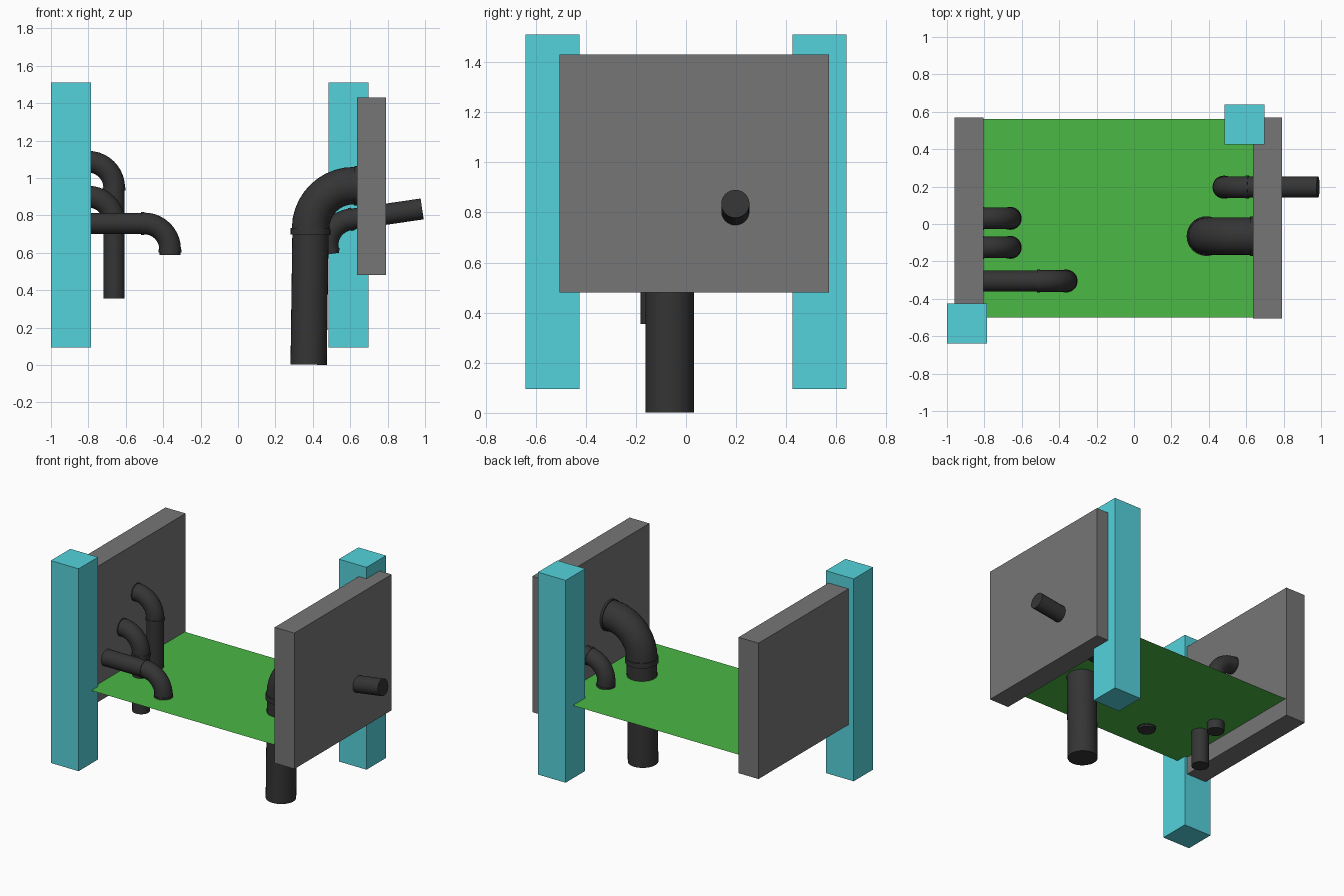
import bpy, bmesh, math
from mathutils import Matrix, Vector

if "Cube" in bpy.data.objects:
    bpy.data.objects.remove(bpy.data.objects["Cube"])


def material(name, rgb):
    m = bpy.data.materials.new(name)
    m.diffuse_color = (*rgb, 1)
    m.use_nodes = True
    m.node_tree.nodes["Principled BSDF"].inputs["Base Color"].default_value = m.diffuse_color
    return m


CYAN = material("cyan", (0.09, 0.65, 0.72))
GREEN = material("green", (0.07, 0.48, 0.06))
WALL = material("wall_grey", (0.18, 0.18, 0.18))
DARK = material("dark_pipe", (0.035, 0.035, 0.035))


def add_object(name, bm, mat):
    me = bpy.data.meshes.new(name)
    bm.to_mesh(me)
    bm.free()
    me.materials.append(mat)
    ob = bpy.data.objects.new(name, me)
    bpy.context.collection.objects.link(ob)
    return ob


def box(name, x, y, z, mat):
    bm = bmesh.new()
    size = [b - a for a, b in (x, y, z)]
    mid = [(a + b) / 2 for a, b in (x, y, z)]
    bmesh.ops.create_cube(bm, size=1, matrix=Matrix.Translation(mid) @ Matrix.Diagonal((*size, 1)))
    return add_object(name, bm, mat)


def pipe(name, corner, arm, leg, elbow, r, collar, tilt=0, mirror=False, sides=32, steps=10):
    """Horizontal arm, 90 degree elbow with a collar at each end, then a leg going down."""
    path = []  # (along arm, along leg, section angle, radius)

    def collar_rings(make, s, outward):
        a, b = (s, s - collar) if outward else (s - collar, s)
        first, last = (r * 0.97, r) if outward else (r, r * 0.97)
        path.extend([make(a, first), make(a, r * 1.06), make(b, r * 1.06), make(b, last)])

    on_arm = lambda d, rad: (d, 0, 0, rad)
    on_leg = lambda d, rad: (0, -d, math.pi / 2, rad)
    path.append(on_arm(arm, r * 0.97))
    collar_rings(on_arm, elbow, True)
    bend = elbow - collar
    for i in range(1, steps):
        t = math.pi / 2 * i / steps
        path.append((bend - bend * math.sin(t), -bend + bend * math.cos(t), t, r))
    collar_rings(on_leg, elbow, False)
    if leg > elbow:
        path.append(on_leg(leg, r * 0.97))

    bm = bmesh.new()
    rings = []
    for u, v, t, rad in path:
        normal = Vector((-math.sin(t), 0, math.cos(t)))
        ring = []
        for k in range(sides):
            a = 2 * math.pi * k / sides
            p = Vector((u, 0, v)) + rad * (math.cos(a) * normal + math.sin(a) * Vector((0, 1, 0)))
            ring.append(bm.verts.new(p))
        rings.append(ring)
    for a, b in zip(rings, rings[1:]):
        for k in range(sides):
            j = (k + 1) % sides
            bm.faces.new((a[k], a[j], b[j], b[k]))
    bm.faces.new(rings[0])
    bm.faces.new(rings[-1])
    turn = Matrix.Rotation(-math.radians(tilt), 4, 'Y')
    flip = Matrix.Diagonal((-1 if mirror else 1, 1, 1, 1))
    bmesh.ops.transform(bm, matrix=Matrix.Translation(corner) @ turn @ flip, verts=bm.verts)
    bmesh.ops.recalc_face_normals(bm, faces=bm.faces)
    ob = add_object(name, bm, DARK)
    bpy.ops.object.select_all(action='DESELECT')
    ob.select_set(True)
    bpy.context.view_layer.objects.active = ob
    bpy.ops.object.shade_smooth_by_angle(angle=math.radians(35))
    return ob


# Posts at two opposite corners
box("left_post", (-1.0, -0.785), (-0.64, -0.425), (0.095, 1.51), CYAN)
box("right_post", (0.483, 0.697), (0.425, 0.64), (0.095, 1.51), CYAN)

# Side walls
box("left_wall", (-0.96, -0.805), (-0.505, 0.57), (0.48, 1.43), WALL)
box("right_wall", (0.637, 0.79), (-0.505, 0.57), (0.48, 1.43), WALL)

# Liquid surface, a single sheet
bm = bmesh.new()
bm.faces.new([bm.verts.new((x, y, 0.605)) for x, y in
              ((-0.81, -0.5), (0.64, -0.5), (0.64, 0.562), (-0.81, 0.562))])
add_object("liquid_surface", bm, GREEN)

# Pipes
pipe("large_pipe", (0.391, -0.065, 0.962), 0.28, 0.96, 0.265, 0.1, 0.035, tilt=-0.8)
pipe("tilted_pipe", (0.46, 0.197, 0.758), 0.53, 0.168, 0.155, 0.058, 0.016, tilt=8.3)
pipe("long_spout", (-0.363, -0.305, 0.757), 0.5, 0.168, 0.155, 0.058, 0.016, mirror=True)
pipe("upper_drain", (-0.662, 0.03, 1.087), 0.18, 0.545, 0.155, 0.058, 0.016, mirror=True)
pipe("lower_drain", (-0.662, -0.125, 0.9), 0.18, 0.545, 0.155, 0.058, 0.016, mirror=True)
